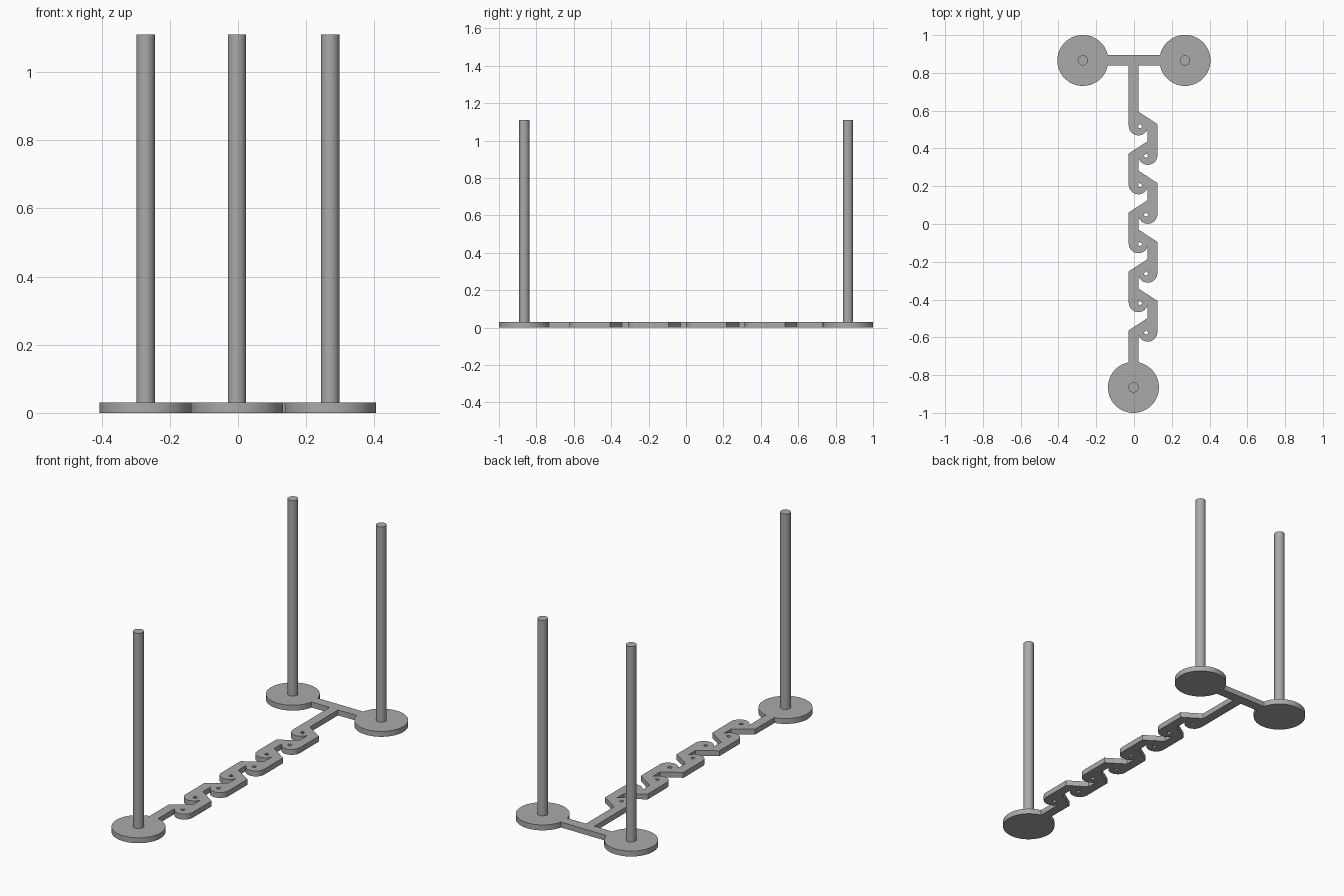
import bpy, bmesh, math
from mathutils import Vector

cube = bpy.data.objects.get("Cube")
if cube:
    bpy.data.objects.remove(cube)

THICK = 0.03      # plate thickness
WIDTH = 0.052     # channel width
PITCH = 0.156     # spacing of loops along the run
STEP = 0.1        # distance between the two rails
RAIL = -0.002     # x of the left rail

grey = bpy.data.materials.new("plain grey")
grey.use_nodes = True
colour = (0.4, 0.4, 0.4, 1)
grey.diffuse_color = colour
grey.node_tree.nodes["Principled BSDF"].inputs["Base Color"].default_value = colour


def ribbon(name, path, widths):
    """Flat mitred strip following a path, extruded up from the ground."""
    pts = [Vector(p) for p in path]
    dirs = [(b - a).normalized() for a, b in zip(pts, pts[1:])]
    bm = bmesh.new()
    rows = []
    for i, p in enumerate(pts):
        a, b = dirs[max(i - 1, 0)], dirs[min(i, len(dirs) - 1)]
        na, nb = Vector((-a.y, a.x)), Vector((-b.y, b.x))
        off = (na + nb) / (1 + na.dot(nb)) * widths[i] / 2
        rows.append([bm.verts.new((*(p + s * off), 0)) for s in (1, -1)])
    for (a, b), (c, d) in zip(rows, rows[1:]):
        bm.faces.new((a, b, d, c))
    ext = bmesh.ops.extrude_face_region(bm, geom=bm.faces[:])
    top = [g for g in ext["geom"] if isinstance(g, bmesh.types.BMVert)]
    bmesh.ops.translate(bm, verts=top, vec=(0, 0, THICK))
    bmesh.ops.recalc_face_normals(bm, faces=bm.faces[:])
    mesh = bpy.data.meshes.new(name)
    bm.to_mesh(mesh)
    bm.free()
    obj = bpy.data.objects.new(name, mesh)
    bpy.context.collection.objects.link(obj)
    mesh.materials.append(grey)


def cylinder(name, x, y, radius, low, high):
    bpy.ops.mesh.primitive_cylinder_add(vertices=64, radius=radius, depth=high - low,
                                        location=(x, y, (low + high) / 2))
    obj = bpy.context.object
    obj.name = name
    obj.data.materials.append(grey)
    bpy.ops.object.shade_smooth_by_angle(angle=math.radians(40))


# round bases with upright poles
for side, x, y in (("left", 0.27, 0.866), ("right", -0.271, 0.866), ("front", -0.003, -0.865)):
    cylinder(side + "_base", x, y, 0.135, 0, THICK)
    cylinder(side + "_pole", x, y, 0.027, THICK / 2, 1.11)

# bar joining the two rear bases
ribbon("rear_crossbar", [(-0.25, 0.868), (0.25, 0.868)], [0.056] * 2)

# zigzag channel running from the crossbar to the front base
path = [(RAIL, 0.866)]
for k in range(8):
    near, far = (RAIL, RAIL + STEP) if k % 2 == 0 else (RAIL + STEP, RAIL)
    y = 0.58 - k * PITCH
    path += [(near, y), (far, y - 0.065)]
path.append((RAIL, -0.8))
ribbon("zigzag_channel", path, [WIDTH] * len(path))

# return loops hanging from every bend
for k in range(8):
    flip = 1 if k % 2 == 0 else -1
    base = RAIL if flip == 1 else RAIL + STEP
    cy = 0.52 - k * PITCH
    loop, widths = [(base, cy + 0.06), (base, cy + 0.01)], [WIDTH, WIDTH]
    for i in range(17):
        t = i / 16
        w = WIDTH - 0.024 * t
        r = 0.051 - w / 2
        ang = math.pi * (1 + t)
        loop.append((base + flip * (0.025 + r * math.cos(ang)), cy + r * math.sin(ang)))
        widths.append(w)
    loop.append((loop[-1][0], cy + 0.015))
    widths.append(widths[-1])
    ribbon(f"return_loop_{k + 1}", loop, widths)
